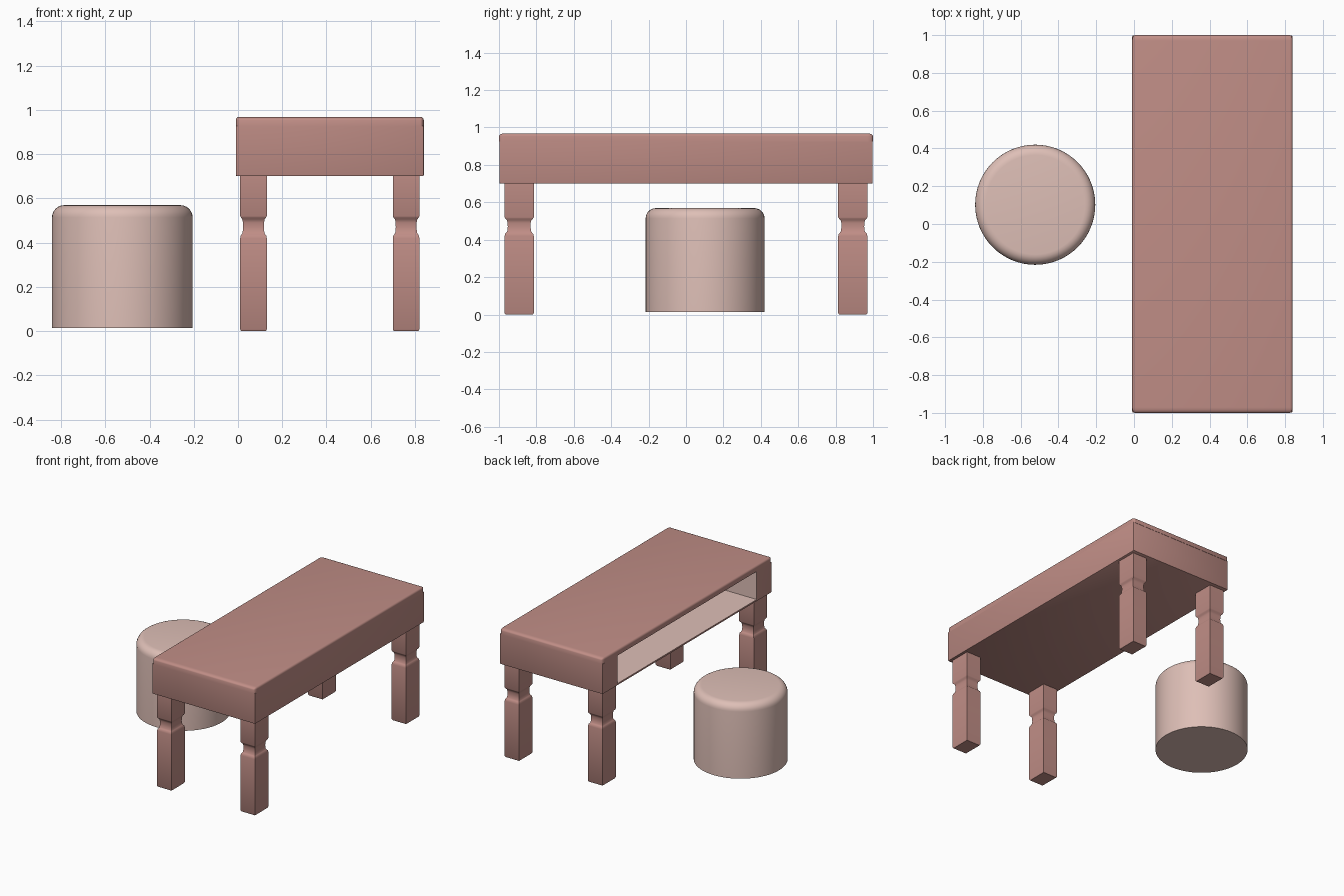
import bpy, bmesh, math
from mathutils import Vector

if "Cube" in bpy.data.objects:
    bpy.data.objects.remove(bpy.data.objects["Cube"])


def material(name, rgb):
    m = bpy.data.materials.new(name)
    m.diffuse_color = (*rgb, 1)
    m.use_nodes = True
    m.node_tree.nodes["Principled BSDF"].inputs["Base Color"].default_value = m.diffuse_color
    return m


WOOD = material("rose_wood", (0.53, 0.27, 0.24))
PALE = material("pale_pink", (0.73, 0.52, 0.47))


def finish(bm, name, *mats):
    bmesh.ops.recalc_face_normals(bm, faces=bm.faces)
    mesh = bpy.data.meshes.new(name)
    bm.to_mesh(mesh)
    bm.free()
    for m in mats:
        mesh.materials.append(m)
    ob = bpy.data.objects.new(name, mesh)
    bpy.context.collection.objects.link(ob)
    bpy.ops.object.select_all(action='DESELECT')
    ob.select_set(True)
    bpy.context.view_layer.objects.active = ob
    bpy.ops.object.shade_smooth_by_angle(angle=math.radians(35))
    return ob


def box(lo, hi):
    bm = bmesh.new()
    bmesh.ops.create_cube(bm, size=1)
    lo, hi = Vector(lo), Vector(hi)
    for v in bm.verts:
        v.co = (lo + hi) / 2 + v.co * (hi - lo)
    return bm


# tabletop: rounded upper edges, softer across the short ends
bm = box((-0.01, -0.5, 0.925), (0.84, 0.5, 0.968))
edges = [e for e in bm.edges if max(v.co.z for v in e.verts) > 0.95]
bmesh.ops.bevel(bm, geom=edges, offset=0.015, segments=4, profile=0.5, affect='EDGES')
for v in bm.verts:
    v.co.y *= 2
finish(bm, "tabletop", WOOD)

# apron: box with a shelf opening on the stool side
bm = box((-0.01, -0.998, 0.70), (0.84, 0.998, 0.926))
edges = [e for e in bm.edges if min(v.co.z for v in e.verts) < 0.8]
bmesh.ops.bevel(bm, geom=edges, offset=0.006, segments=2, profile=0.5, affect='EDGES')
bm.normal_update()
front = min(bm.faces, key=lambda f: f.calc_center_median().x)
bmesh.ops.inset_individual(bm, faces=[front], thickness=0.005)
for v in front.verts:
    v.co.y = math.copysign(0.82, v.co.y)
    v.co.z = 0.924 if v.co.z > 0.8 else 0.715
inner = bmesh.ops.extrude_discrete_faces(bm, faces=[front])["faces"][0]
for v in inner.verts:
    v.co.x = 0.80
inner.material_index = 1
for e in inner.edges:
    for f in e.link_faces:
        f.material_index = 1
finish(bm, "apron_with_shelf", WOOD, PALE)

# legs: square sections with a carved neck (height, scale of section)
PROFILE = [(0, 0.93), (0.008, 1), (0.42, 1), (0.432, 0.96), (0.438, 0.88), (0.445, 0.82),
           (0.47, 0.78), (0.49, 0.79), (0.505, 0.84), (0.512, 0.94), (0.52, 1), (0.702, 1)]


def leg(name, cx, cy):
    bm = bmesh.new()
    rings = []
    for z, s in PROFILE:
        rings.append([bm.verts.new((cx + sx * 0.06 * s, cy + sy * 0.078 * s, z))
                      for sx, sy in ((-1, -1), (1, -1), (1, 1), (-1, 1))])
    for a, b in zip(rings, rings[1:]):
        for i in range(4):
            j = (i + 1) % 4
            bm.faces.new((a[i], a[j], b[j], b[i]))
    bm.faces.new(rings[0])
    bm.faces.new(rings[-1])
    finish(bm, name, WOOD)


for xn, x in (("left", 0.07), ("right", 0.76)):
    for yn, y in (("front", -0.892), ("back", 0.892)):
        leg(f"{yn}_{xn}_leg", x, y)

# stool: upholstered drum with a rounded top rim
bm = bmesh.new()
bmesh.ops.create_cone(bm, cap_ends=True, segments=64, radius1=0.318, radius2=0.318, depth=0.555)
rim = [e for e in bm.edges if all(v.co.z > 0.2 for v in e.verts)]
bmesh.ops.bevel(bm, geom=rim, offset=0.055, segments=6, profile=0.5, affect='EDGES')
for v in bm.verts:
    v.co += Vector((-0.523, 0.102, 0.2915))
finish(bm, "round_stool", PALE)
